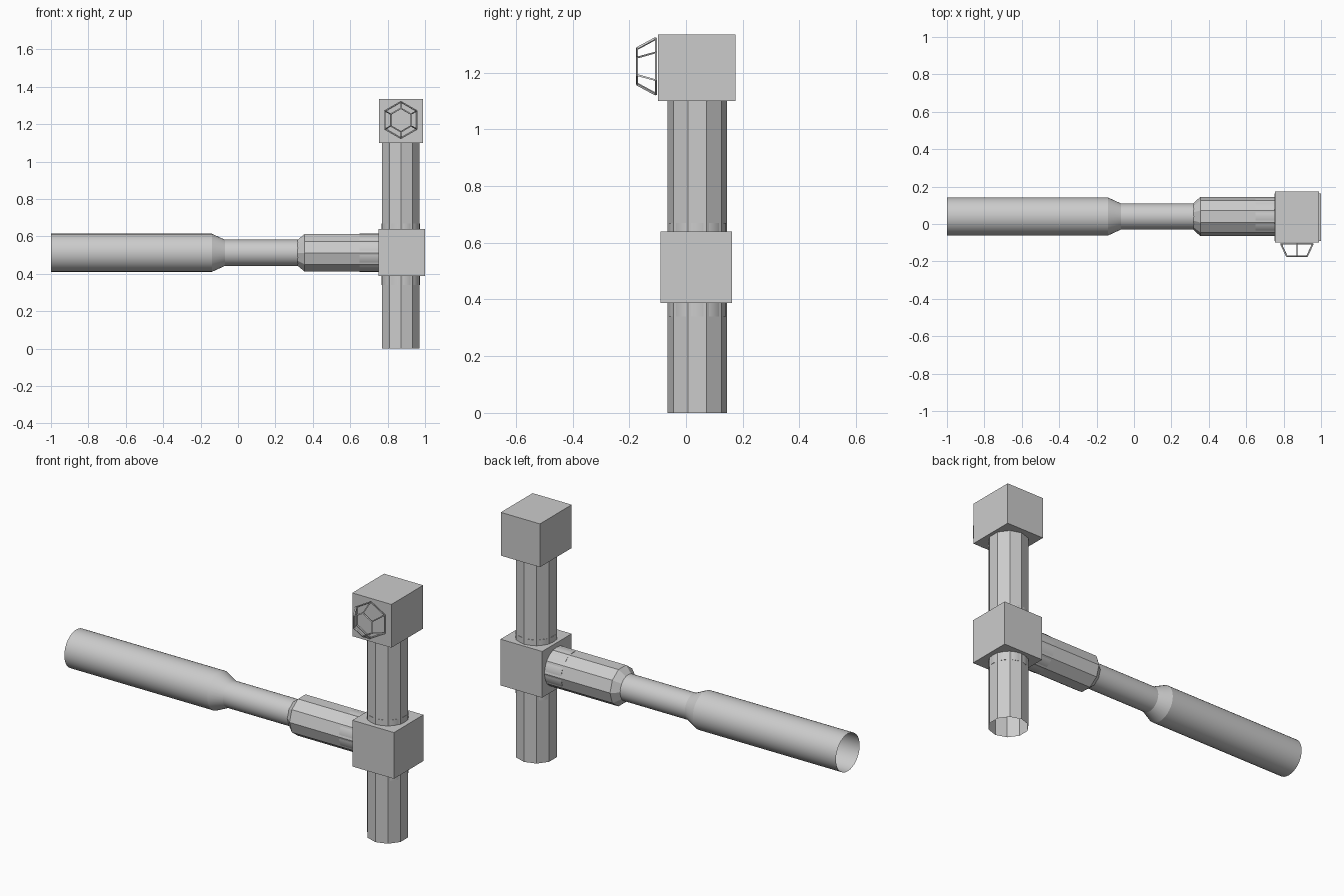
import bpy, bmesh
from math import cos, sin, pi
from mathutils import Vector

if "Cube" in bpy.data.objects:
    bpy.data.objects.remove(bpy.data.objects["Cube"])

PX, PY, PZ = 0.871, 0.04, 0.512   # pipe axes


def make_object(name, bm):
    mesh = bpy.data.meshes.new(name)
    bmesh.ops.recalc_face_normals(bm, faces=bm.faces)
    bm.to_mesh(mesh)
    bm.free()
    ob = bpy.data.objects.new(name, mesh)
    bpy.context.collection.objects.link(ob)
    return ob


def tube(name, place, profile, sides, start=0.0, smooth=False):
    """Open-ended lathe; profile holds (distance along axis, radius)."""
    bm = bmesh.new()
    rings = []
    for t, r in profile:
        angles = [start + 2 * pi * i / sides for i in range(sides)]
        rings.append([bm.verts.new(place(t, r * cos(a), r * sin(a))) for a in angles])
    for a, b in zip(rings, rings[1:]):
        for i in range(sides):
            j = (i + 1) % sides
            bm.faces.new((a[i], a[j], b[j], b[i]))
    ob = make_object(name, bm)
    if smooth:
        bpy.ops.object.select_all(action='DESELECT')
        ob.select_set(True)
        bpy.context.view_layer.objects.active = ob
        bpy.ops.object.shade_smooth_by_angle(angle=pi / 9)
    return ob


def block(name, lo, hi):
    lo, hi = Vector(lo), Vector(hi)
    bm = bmesh.new()
    bmesh.ops.create_cube(bm, size=1)
    for v in bm.verts:
        v.co = (lo + hi) / 2 + v.co * (hi - lo)
    return make_object(name, bm)


def along_x(t, u, v):
    return (t, PY + u, PZ + v)


def along_z(t, u, v):
    return (PX + v, PY + u, t)


def along_y(t, u, v):
    return (PX + v, t, 1.222 + u)


# Ten-sided upright pipe and the round sleeve at its joint
tube("upright_pipe", along_z, [(0, 0.105), (1.10, 0.105)], 10)
tube("upright_sleeve", along_z, [(0.34, 0.100), (0.34, 0.1025), (0.67, 0.1025), (0.67, 0.100)],
     32, smooth=True)

# Round side pipe with a narrowed neck
tube("side_pipe", along_x, [(-1, 0.102), (-0.14, 0.102), (-0.07, 0.07), (0.34, 0.07)],
     32, smooth=True)

# Ten-sided coupling and its sleeve
tube("side_coupling", along_x, [(0.318, 0.072), (0.355, 0.105), (0.76, 0.105)], 10)
tube("side_sleeve", along_x, [(0.65, 0.100), (0.65, 0.1025), (0.76, 0.1025)], 32, smooth=True)

# Junction and valve boxes
block("junction_box", (0.75, -0.09, 0.388), (1.0, 0.163, 0.639))
block("valve_box", (0.755, -0.098, 1.10), (0.99, 0.175, 1.335))

# Open six-sided handwheel frame
wheel = tube("valve_handwheel", along_y, [(-0.107, 0.098), (-0.172, 0.063)], 6)
wire = wheel.modifiers.new("bars", 'WIREFRAME')
wire.thickness = 0.010
wire.use_boundary = True
wire.use_even_offset = False
